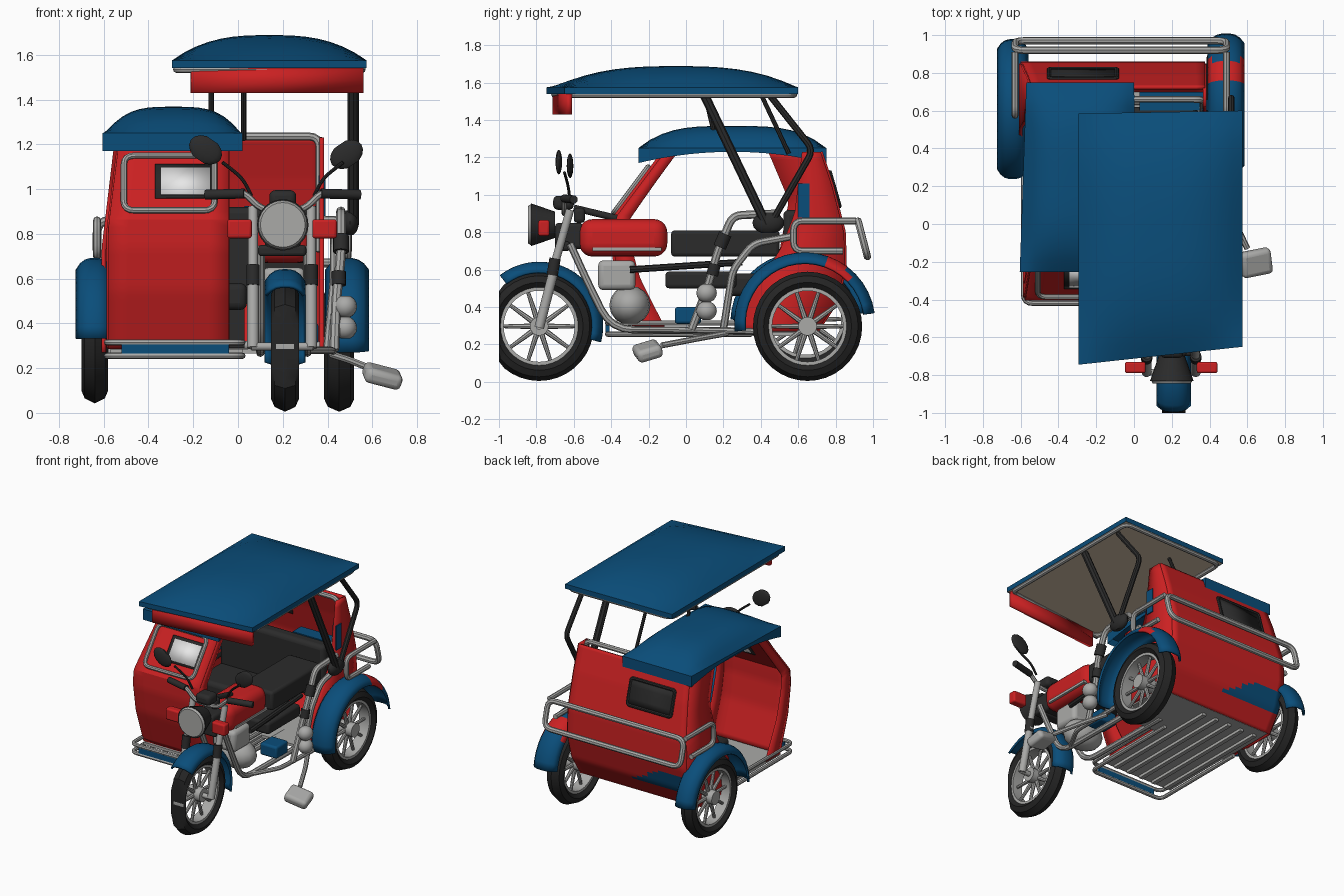
import bpy, bmesh, math
from mathutils import Vector

if "Cube" in bpy.data.objects:
    bpy.data.objects.remove(bpy.data.objects["Cube"])

def material(name, r, g, b):
    m = bpy.data.materials.new(name)
    m.diffuse_color = (r, g, b, 1)
    m.use_nodes = True
    m.node_tree.nodes["Principled BSDF"].inputs["Base Color"].default_value = m.diffuse_color
    return m

RED = material("red paint", 0.60, 0.015, 0.016)
BLUE = material("blue paint", 0.003, 0.075, 0.195)
BLACK = material("black plastic", 0.024, 0.024, 0.024)
TYRE = material("tyre rubber", 0.018, 0.018, 0.018)
GREY = material("grey metal", 0.40, 0.40, 0.39)
LIGHT = material("light glass", 0.80, 0.80, 0.80)
BEIGE = material("beige lining", 0.65, 0.53, 0.40)

def mesh(name, verts, faces, *mats):
    me = bpy.data.meshes.new(name)
    me.from_pydata([tuple(v) for v in verts], [], faces)
    bm = bmesh.new(); bm.from_mesh(me)
    bmesh.ops.recalc_face_normals(bm, faces=bm.faces)
    bm.to_mesh(me); bm.free()
    for m in mats:
        me.materials.append(m)
    ob = bpy.data.objects.new(name, me)
    bpy.context.collection.objects.link(ob)
    return ob

def box(name, x0, x1, y0, y1, z0, z1, mat, bevel=0.0, seg=3):
    v = [(x, y, z) for x in (x0, x1) for y in (y0, y1) for z in (z0, z1)]
    f = [(0, 1, 3, 2), (4, 6, 7, 5), (0, 4, 5, 1), (2, 3, 7, 6), (0, 2, 6, 4), (1, 5, 7, 3)]
    ob = mesh(name, v, f, mat)
    if bevel:
        b = ob.modifiers.new("bevel", 'BEVEL'); b.width = bevel; b.segments = seg
    return ob

def cyl(name, p, q, r, mat, r2=None, n=16):
    p, q = Vector(p), Vector(q)
    rot = (q - p).to_track_quat('Z', 'Y')
    r2 = r if r2 is None else r2
    ring = [(math.cos(2*math.pi*i/n), math.sin(2*math.pi*i/n)) for i in range(n)]
    v = [p + rot @ Vector((c*r, s*r, 0)) for c, s in ring] + [q + rot @ Vector((c*r2, s*r2, 0)) for c, s in ring]
    f = [(i, (i+1) % n, n + (i+1) % n, n + i) for i in range(n)] + [tuple(range(n)), tuple(range(n, 2*n))]
    return mesh(name, v, f, mat)

def ball(name, c, rx, ry, rz, mat):
    prof = [(math.cos(math.pi*j/8), math.sin(math.pi*j/8)) for j in range(1, 8)]
    v = [(c[0] + rx*s*math.cos(math.pi*i/8), c[1] + ry*s*math.sin(math.pi*i/8), c[2] + rz*k)
         for k, s in prof for i in range(16)]
    f = [(j*16+i, j*16+(i+1) % 16, (j+1)*16+(i+1) % 16, (j+1)*16+i) for j in range(6) for i in range(16)]
    return mesh(name, v, f + [tuple(range(16)), tuple(range(96, 112))], mat)

def tube(name, pts, r, mat, closed=False, bend=0.05):
    pts, out = [Vector(p) for p in pts], []
    n = len(pts)
    for i, p in enumerate(pts):  # round every corner
        if not closed and i in (0, n-1):
            out.append(p); continue
        a, b = pts[i-1] - p, pts[(i+1) % n] - p
        a, b = (d.normalized() * min(bend, d.length*0.45) for d in (a, b))
        out += [p + a*(1-t)**2 + b*t*t for t in (0, 0.25, 0.5, 0.75, 1)]
    cu = bpy.data.curves.new(name, 'CURVE')
    cu.dimensions = '3D'; cu.bevel_depth = r; cu.bevel_resolution = 2; cu.use_fill_caps = True
    s = cu.splines.new('POLY'); s.points.add(len(out) - 1); s.use_cyclic_u = closed
    for sp, p in zip(s.points, out):
        sp.co = (*p, 1)
    tmp = bpy.data.objects.new(name, cu)
    bpy.context.collection.objects.link(tmp)
    me = bpy.data.meshes.new_from_object(tmp.evaluated_get(bpy.context.evaluated_depsgraph_get()))
    bpy.data.objects.remove(tmp)
    me.materials.clear(); me.materials.append(mat)
    ob = bpy.data.objects.new(name, me)
    bpy.context.collection.objects.link(ob)

def surf(name, fn, nu, nv, thick, *mats):
    v = [fn(i/nu, j/nv) for j in range(nv+1) for i in range(nu+1)]
    f = [(j*(nu+1)+i, j*(nu+1)+i+1, (j+1)*(nu+1)+i+1, (j+1)*(nu+1)+i) for j in range(nv) for i in range(nu)]
    ob = mesh(name, v, f, *mats)
    if thick:
        s = ob.modifiers.new("thickness", 'SOLIDIFY'); s.thickness = thick; s.offset = 0
    return ob

def lathe(name, prof, c, mat, n=36, ymin=-9):
    k = len(prof)
    v = [(c[0]+x, max(ymin, c[1]+r*math.cos(2*math.pi*i/n)), c[2]+r*math.sin(2*math.pi*i/n)) for i in range(n) for x, r in prof]
    f = [(i*k+j, i*k+(j+1) % k, ((i+1) % n)*k+(j+1) % k, ((i+1) % n)*k+j) for i in range(n) for j in range(k)]
    return mesh(name, v, f, mat)

def interp(prof, z):  # y of a (y, z) profile listed from top to bottom
    for (y0, z0), (y1, z1) in zip(prof, prof[1:]):
        if z >= z1 - 1e-6:
            return y0 + (y1-y0)*(z0-z)/(z0-z1)
    return prof[-1][0]

# wheels
def wheel(name, x, y, z, w):
    c = (x, y, z)
    lathe(name + "_tyre", [(-w*.6, .205), (-w, .235), (-w*.75, .27), (0, .292), (w*.75, .27), (w, .235), (w*.6, .205)], c, TYRE, 36, -1.0)
    lathe(name + "_rim", [(-w*.65, .19), (-w*.65, .216), (w*.65, .216), (w*.65, .19)], c, GREY)
    cyl(name + "_hub", (x-w*.9, y, z), (x+w*.9, y, z), .05, GREY)
    for i in range(10):
        a = 2*math.pi*i/10
        d = Vector((0, math.cos(a), math.sin(a)))
        cyl(name + "_spoke", Vector(c) + d*.04, Vector(c) + d*.195, .015, GREY, .010, 8)

wheel("front_wheel", .21, -.785, .297, .062)
wheel("right_wheel", .452, .65, .297, .067)
wheel("left_wheel", -.64, .64, .335, .06)

# fenders, the right one with a red band
def fender(name, x0, x1, y, z, r, a0, a1):
    def fn(u, v):
        a = math.radians(a0 + (a1-a0)*v)
        rr = r - .05*abs(2*u-1)**3
        return (x0+(x1-x0)*u, y+rr*math.cos(a), z+rr*math.sin(a))
    return surf(name, fn, 8, 20, .015, BLUE, RED)

fender("front_fender", .125, .295, -.785, .30, .335, -15, 128)
fender("left_fender", -.72, -.565, .61, .32, .365, 8, 178)
right = fender("right_fender", .395, .58, .635, .315, .37, 8, 187)
for p in right.data.polygons:
    p.material_index = int(.75 < p.center.y < .87)

# domed roofs: the outer ring of the grid drops down as a skirt
def roof(name, corners, zlo, arch, zedge, ztop, power, lining):
    c = [Vector((*p, 0)) for p in corners]  # front left, front right, back right, back left
    n = 16
    def fn(u, v):
        i, j = round(u*(n+2)), round(v*(n+2))
        a, b = (min(max(k-1, 0), n)/n for k in (i, j))
        p = (c[0]*(1-a)+c[1]*a)*(1-b) + (c[3]*(1-a)+c[2]*a)*b
        s, t = abs(2*a-1), abs(2*b-1)
        z = zedge + (ztop-zedge)*(1-s**power)*(1-t**power)
        if i in (0, n+2) or j in (0, n+2):
            z = zlo + arch*(1-t*t)
        return (p.x, p.y, z)
    surf(name, fn, n+2, n+2, 0, BLUE)
    mesh(name + "_lining", [(p.x, p.y, zlo+arch*.8+.004) for p in c], [(0, 1, 2, 3)], lining)

roof("main_roof", [(-.295, -.745), (.575, -.65), (.575, .60), (-.295, .585)], 1.54, 0, 1.575, 1.688, 2.8, BEIGE)
roof("sidecar_roof", [(-.605, -.255), (.02, -.255), (.0, .75), (-.57, .75)], 1.17, .06, 1.25, 1.368, 3.5, BLUE)
tube("main_roof_frame", [(-.275, -.71, 1.535), (.555, -.62, 1.535), (.555, .58, 1.535), (-.275, .565, 1.535)], .016, GREY, True)
surf("roof_valance", lambda u, v: (-.21+.77*u, -.70+.075*u, 1.43+.11*v), 2, 2, .03, RED)

# roof posts
tube("roof_post_front", [(.515, .10, 1.53), (.515, .43, .84)], .025, BLACK)
tube("roof_post_back", [(.515, .45, 1.53), (.515, .68, 1.24), (.515, .45, .84)], .018, BLACK)
ball("roof_post_foot", (.50, .44, .85), .04, .085, .06, BLACK)
tube("inner_post_front", [(-.12, .10, 1.54), (-.12, .15, 1.33)], .012, BLACK)
tube("inner_post_back", [(.025, .40, 1.54), (.025, .55, 1.22)], .012, BLACK)

# sidecar front panel with folded side edges
FRONT = [(-.12, 1.22), (-.39, .86), (-.39, .74), (-.36, .55), (-.27, .29)]
def left_x(z):
    return -.53 - .05*min(1, (1.22-z)/.4)
def front_panel(u, v):
    z = 1.22 - .93*v
    return (left_x(z) + (-.04-left_x(z))*u, interp(FRONT, z), z)
surf("sidecar_front_panel", front_panel, 6, 31, .03, RED)
for s in (0, 1):
    surf("front_panel_edge", lambda u, v: ((-.045 if s else left_x(1.22-.93*v)), interp(FRONT, 1.22-.93*v)+(.07+.09*v*v)*u, 1.22-.93*v), 1, 31, .015, RED)
def pane(name, x0, x1, z0, z1, dy, mat):
    surf(name, lambda u, v: (x0+(x1-x0)*u, interp(FRONT, z0+(z1-z0)*v)+dy, z0+(z1-z0)*v), 1, 1, .005, mat)
for s in (-1, 1):
    pane("front_window_border", -.37, -.11, .96, 1.11, s*.027, BLACK)
    pane("front_window_glass", -.345, -.125, .975, 1.095, s*.033, LIGHT)
tube("front_window_frame", [(x, interp(FRONT, z)-.03, z) for x, z in ((-.51, 1.15), (-.105, 1.15), (-.105, .905), (-.51, .905))], .014, GREY, True)

# rear body shell with a blue painted patch
BACK = [(.72, 1.23), (.78, 1.05), (.845, .80), (.85, .60), (.80, .42), (.70, .27)]
def side_x(z):
    return -.54 - .06*min(1, (1.23-z)/.5)
def back_panel(u, v):
    z = 1.23 - .96*v
    return (side_x(z) + (.375-side_x(z))*u, interp(BACK, z), z)
shell = surf("rear_body_back", back_panel, 20, 48, .02, RED, BLUE)
for p in shell.data.polygons:
    p.material_index = int(.38 < p.center.z < .38 + .14*min(1, (-.10-p.center.x)*4))
LEFT = [(.44, 1.23), (.55, .97), (.50, .70), (.36, .50), (.34, .27)]
RIGHT = [(.62, 1.23), (.58, .90), (.50, .70), (.36, .50), (.28, .27)]
for name, prof, is_right in (("rear_body_left_side", LEFT, 0), ("rear_body_right_side", RIGHT, 1)):
    def side(u, v):
        z = 1.23 - .96*v
        y = interp(prof, z)
        return (.375 if is_right else side_x(z), y + (interp(BACK, z)-y)*u, z)
    surf(name, side, 2, 24, .02, RED)
box("side_blue_stripe", .36, .392, .60, .66, .88, 1.06, BLUE)
box("back_blue_shelf", .03, .365, .60, .70, .88, .925, BLUE)
def rear_pane(name, x0, x1, z0, z1, dy, mat):
    surf(name, lambda u, v: (x0+(x1-x0)*u, interp(BACK, z0+(z1-z0)*v)+dy, z0+(z1-z0)*v), 1, 4, .006, mat)
for dy in (-.016, .014):
    rear_pane("rear_window_pane", -.44, -.10, .95, 1.11, dy, BLACK)
tube("rear_window_frame", [(x, interp(BACK, z)+.012, z) for x, z in ((-.45, 1.12), (-.09, 1.12), (-.09, .94), (-.45, .94))], .012, BLACK, True, .02)
tube("cab_back_frame", [(.0, .66, 1.235), (.365, .66, 1.235), (.365, .57, .72)], .018, GREY)

# floor and chassis rails
box("rear_floor", -.58, .36, .25, .71, .265, .285, GREY)
box("sidecar_floor", -.57, .02, -.30, .30, .265, .285, GREY)
for i in range(5):
    box("floor_rib", -.53+.11*i, -.50+.11*i, -.28, .65, .245, .27, GREY)
box("floor_blue_step", -.52, -.04, -.43, -.41, .265, .305, BLUE)
for z in (.255, .315):
    tube("floor_rail", [(-.585, .35, z), (-.585, -.42, z), (.02, -.42, z), (.02, .35, z)], .014, GREY)

# seats
box("sidecar_seat", -.52, .04, .22, .54, .46, .58, BLACK, .03)
box("sidecar_seat_base", -.50, .03, .36, .55, .29, .48, BLACK)
box("seat_backrest", -.52, .34, .52, .62, .52, .92, BLACK, .03)
box("rider_seat", .07, .34, -.08, .50, .67, .81, BLACK, .02)
box("side_tank", .22, .36, -.06, .08, .31, .40, BLUE, .015)

# rear bumper loop and its arms
tube("rear_bumper", [(-.63, .92, .86), (.49, .92, .86), (.49, .97, .67), (-.63, .97, .67)], .02, GREY, True, .06)
for x in (-.63, .49):
    tube("bumper_arm", [(x, .91, .86), (x, .575, .86), (x, .575, .70), (x, .84, .70)], .018, GREY)

# motorcycle front end
for s in (-1, 1):
    x = .197 + s*.13
    cyl("fork_lower", (x, -.785, .29), (x, -.705, .60), .026, GREY)
    cyl("fork_boot", (x, -.715, .57), (x, -.70, .66), .03, BLACK)
    cyl("fork_upper", (x, -.705, .62), (x, -.62, .92), .022, GREY)
    box("turn_signal", .197+s*.19-.055, .197+s*.19+.055, -.79, -.73, .78, .865, RED, .012)
    tube("handlebar", [(.2, -.65, .90), (.2+s*.10, -.65, .91), (.2+s*.17, -.65, .985), (.2+s*.22, -.64, .98)], .015, GREY)
    cyl("grip", (.2+s*.17, -.65, .98), (.2+s*.345, -.60, .975), .022, BLACK)
    tube("mirror_stem", [(.2+s*.14, -.62, .97), (.2+s*.18, -.63, 1.05), (.2+s*.27, -.65, 1.12)], .008, BLACK)
    m = ball("mirror", (0, 0, 0), .08, .018, .058, BLACK)
    m.location = (.485 if s > 0 else -.145, -.65+s*.03, 1.165-s*.01)
    m.rotation_euler = (0, -.6*s, 0)
cyl("axle", (.06, -.785, .297), (.335, -.785, .297), .018, GREY)
cyl("headlight_lens", (.2, -.845, .84), (.2, -.825, .84), .10, GREY, .112, 24)
cyl("headlight_shell", (.2, -.83, .84), (.2, -.70, .84), .115, BLACK, .07, 24)
box("instrument_cluster", .14, .26, -.71, -.60, .92, .995, BLACK, .025)
box("tank_console", .16, .24, -.60, -.54, .85, .93, BLACK, .02)
cyl("cable_bundle", (.2, -.60, .93), (.2, -.37, .875), .018, BLACK)
box("fork_clamp", .09, .305, -.70, -.62, .70, .75, BLACK, .015)
box("steering_head", .12, .28, -.70, -.55, .71, .85, BLACK, .02)

# motorcycle tank, engine and frame
box("fuel_tank", .07, .33, -.57, -.10, .67, .87, RED, .07, 5)
box("tank_trim", .066, .334, -.50, -.13, .70, .718, GREY)
box("engine_cylinder", .11, .30, -.47, -.27, .49, .65, GREY, .03)
ball("crankcase", (.2, -.30, .41), .15, .11, .105, GREY)
box("frame_spine", .08, .33, -.11, .27, .50, .59, BLACK, .02)
for x in (.10, .31):
    tube("frame_tube", [(x, -.62, .74), (x, -.52, .52), (x, -.40, .28), (x, .40, .27)], .02, GREY, bend=.12)
    tube("seat_rail", [(x, -.30, .60), (x, .30, .64)], .018, BLACK)
cyl("rear_axle", (-.64, .65, .31), (.45, .65, .297), .02, GREY)

# right side tubes, canisters and foot pedal
tube("side_hoop_outer", [(.46, .50, .90), (.46, .25, .89), (.46, .17, .70), (.44, .12, .52), (.43, .03, .28)], .022, GREY)
tube("side_hoop_inner", [(.43, .58, .78), (.43, .36, .74), (.43, .25, .60), (.40, .20, .28)], .02, GREY)
cyl("hoop_clamp", (.46, .18, .72), (.46, .21, .79), .035, BLACK)
cyl("shock_clamp", (.45, .14, .57), (.45, .155, .63), .032, BLACK)
for z in (.38, .475):
    ball("side_canister", (.48, .11, z), .052, .055, .052, GREY)
tube("side_rail", [(.31, -.30, .28), (.42, -.10, .28), (.43, .38, .27)], .016, GREY)
tube("pedal_arm", [(.60, -.13, .195), (.50, .08, .235), (.42, .22, .26)], .016, GREY)
pedal = box("foot_pedal", -.085, .085, -.07, .07, -.035, .035, GREY, .025)
pedal.location, pedal.rotation_euler = (.645, -.205, .165), (.3, .25, .2)

# smooth shading with sharp edges kept
bpy.ops.object.select_all(action='SELECT')
bpy.context.view_layer.objects.active = bpy.context.scene.objects[0]
bpy.ops.object.shade_smooth_by_angle(angle=math.radians(35))
